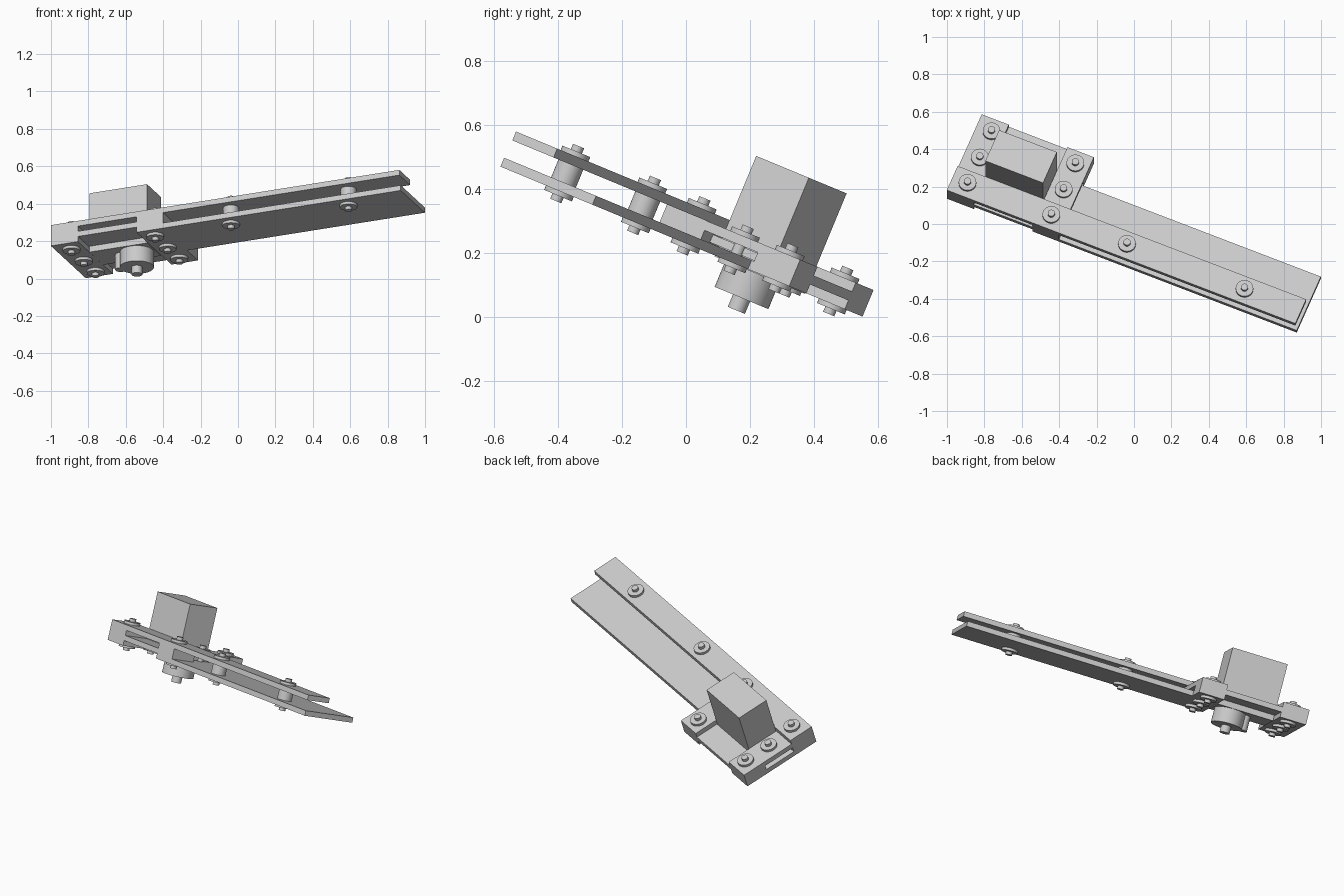
import bpy
from math import radians
from mathutils import Matrix, Vector

if "Cube" in bpy.data.objects:
    bpy.data.objects.remove(bpy.data.objects["Cube"])

# The whole mechanism is built flat, then tilted as one
TILT = Matrix.Rotation(radians(-22.5), 4, 'X') @ Matrix.Rotation(radians(-22.5), 4, 'Z')


def box(name, u0, u1, v0, v1, w0, w1):
    bpy.ops.mesh.primitive_cube_add(size=1)
    o = bpy.context.object
    o.name = name
    size = Vector((u1 - u0, v1 - v0, w1 - w0))
    mid = Vector((u0 + u1, v0 + v1, w0 + w1)) / 2
    o.data.transform(TILT @ Matrix.Translation(mid) @ Matrix.Diagonal((*size, 1)))
    return o


def rod(name, u, v, w0, w1, r, sides=32):
    bpy.ops.mesh.primitive_cylinder_add(vertices=sides, radius=r, depth=w1 - w0)
    o = bpy.context.object
    o.name = name
    o.data.transform(TILT @ Matrix.Translation((u, v, (w0 + w1) / 2)))
    bpy.ops.object.shade_smooth_by_angle(angle=radians(35))
    return o


# Sheet layers, bottom to top
L = [0.213, 0.243, 0.273, 0.303, 0.333]
FRONT, BAR_BACK, SERVO_BACK, BACK = -0.329, -0.178, 0.017, 0.159
LEFT, IN_L, IN_R, RIGHT = -0.947, -0.79, -0.451, -0.298

# Lower jaw plate, with its wider tab under the right clamp
box("lower_plate", IN_R, 1.078, FRONT, 0.008, L[0], L[1])
box("lower_plate_tab", IN_R, RIGHT, 0.008, BACK, L[0], L[1])
box("left_lower_clamp", LEFT, IN_L, FRONT, BACK, L[0], L[1])

# Middle layer rails either side of the servo flange slot
box("front_rail", LEFT, RIGHT, FRONT, BAR_BACK, L[1], L[2])
box("back_rail", LEFT, RIGHT, SERVO_BACK, BACK, L[1], L[2])

# Upper clamps and the long upper bar
box("left_upper_clamp", LEFT, IN_L, FRONT, BACK, L[2], L[3])
box("right_upper_clamp", IN_R, RIGHT, FRONT, BACK, L[2], L[3])
box("upper_bar", LEFT, 1.07, FRONT, BAR_BACK, L[3], L[4])

# Servo: body, mounting flange, gear housing and output shaft
box("servo_body", -0.787, -0.453, BAR_BACK + .001, SERVO_BACK - .001, 0.21, 0.55)
box("servo_flange", -0.875, -0.37, BAR_BACK + .002, SERVO_BACK - .002, L[1] + .002, L[2] - .002)
rod("servo_gear_housing", -0.552, -0.08, 0.122, 0.215, 0.091, 48)
rod("servo_idler_housing", -0.645, -0.08, 0.122, 0.215, 0.03)
rod("servo_shaft", -0.552, -0.08, 0.08, 0.13, 0.029)

# Bolts with washers on both faces
bolts = [(u, v, L[4] if v < -0.2 else L[3])
         for u in (-0.86, -0.375) for v in (0.086, -0.078, -0.25)]
bolts += [(u, -0.25, L[4]) for u in (0.063, 0.743)]
for i, (u, v, top) in enumerate(bolts, 1):
    rod(f"bolt_{i}", u, v, L[0] - 0.033, top + 0.033, 0.019, 24)
    rod(f"top_washer_{i}", u, v, top, top + 0.015, 0.047)
    rod(f"bottom_washer_{i}", u, v, L[0] - 0.015, L[0], 0.047)

# Spacers between the long bar and the lower plate
for i, u in enumerate((0.063, 0.743), 1):
    rod(f"spacer_{i}", u, -0.25, L[1], L[3], 0.042)
